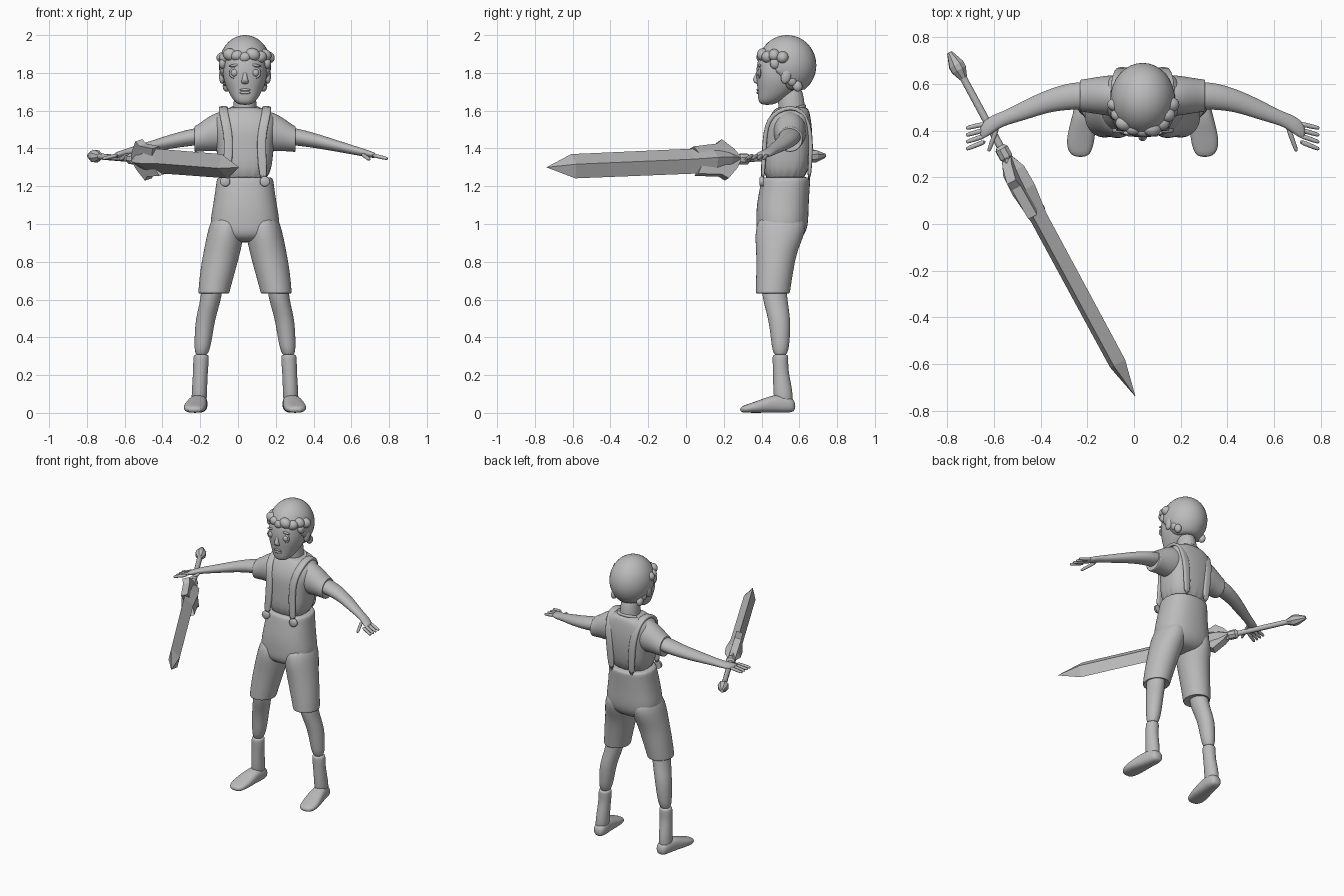
import bpy, bmesh, math, random
from mathutils import Vector, Matrix

cube = bpy.data.objects.get("Cube")
if cube:
    bpy.data.objects.remove(cube, do_unlink=True)

random.seed(4)
CENTRE = Vector((.037, 0, 0))           # body centre line
X, Y, Z = Matrix.Identity(3)
SIDES = {"left": 1, "right": -1}

grey = (.5, .5, .5, 1)
clay = bpy.data.materials.new("clay_grey")
clay.use_nodes = True
clay.diffuse_color = grey
clay.node_tree.nodes["Principled BSDF"].inputs["Base Color"].default_value = grey


def finish(name, bm, smooth=True, levels=0):
    """Turn a bmesh into a named object, smooth or flat shaded."""
    bmesh.ops.recalc_face_normals(bm, faces=bm.faces[:])
    mesh = bpy.data.meshes.new(name)
    bm.to_mesh(mesh)
    bm.free()
    mesh.materials.append(clay)
    obj = bpy.data.objects.new(name, mesh)
    bpy.context.collection.objects.link(obj)
    if smooth:
        mesh.shade_smooth()
        mesh.set_sharp_from_angle(angle=math.radians(60))
    if levels:
        modifier = obj.modifiers.new("smooth", 'SUBSURF')
        modifier.levels = modifier.render_levels = levels


def skin(name, rings, axis=None, ref=X, sides=16, power=1, levels=2, smooth=True):
    """Skin (centre, half width along ref, half depth) rings; power squares the section."""
    bm = bmesh.new()
    centres = [ring[0] for ring in rings]
    loops = []
    for i, (centre, width, depth) in enumerate(rings):
        along = axis or centres[min(i + 1, len(rings) - 1)] - centres[max(i - 1, 0)]
        along = along.normalized()
        across = (ref - along * ref.dot(along)).normalized()
        up = along.cross(across)
        loop = []
        for k in range(sides):
            angle = math.tau * k / sides
            c, s = (math.copysign(abs(q) ** power, q) for q in (math.cos(angle), math.sin(angle)))
            loop.append(bm.verts.new(centre + across * (width * c) + up * (depth * s)))
        loops.append(loop)
    for low, high in zip(loops, loops[1:]):
        for k in range(sides):
            bm.faces.new((low[k - 1], low[k], high[k], high[k - 1]))
    bm.faces.new(loops[0])
    bm.faces.new(loops[-1])
    finish(name, bm, smooth, levels)


def place(x, y, z, sign=1):
    return CENTRE + Vector((sign * x, y, z))


def column(name, rows, power=1):
    """Upright centred body part from (height, y, half width, half depth)."""
    skin(name, [(place(0, y, z), w, d) for z, y, w, d in rows], Z, X, 20, power)


def limb(name, sign, rows, axis, ref=X, **options):
    """Side part from (x, y, z, half width, half depth)."""
    skin(name, [(place(x, y, z, sign), w, d) for x, y, z, w, d in rows], axis, ref, **options)


def ball(name, centre, radii, turn=0, axis='X'):
    bm = bmesh.new()
    bmesh.ops.create_uvsphere(bm, u_segments=16, v_segments=10, radius=1)
    bm.transform(Matrix.Translation(centre) @ Matrix.Rotation(turn, 4, axis) @ Matrix.Diagonal((*radii, 1)))
    finish(name, bm)


def hoop(name, centre, radius, thickness, tilt):
    bpy.ops.mesh.primitive_torus_add(location=centre, rotation=(tilt, 0, 0), major_radius=radius,
                                     minor_radius=thickness, major_segments=24, minor_segments=8)
    obj = bpy.context.object
    obj.name = name
    obj.data.materials.append(clay)
    obj.data.shade_smooth()


# Torso, neck and high-waisted shorts
column("shirt", [(1.2, .52, .14, .12), (1.4, .54, .15, .13), (1.5, .54, .17, .13),
                 (1.57, .55, .17, .11), (1.61, .56, .11, .09), (1.62, .56, .07, .07)], .75)
column("neck", [(1.5, .57, .08, .08), (1.6, .56, .06, .07), (1.75, .55, .06, .07)])
hoop("collar", place(0, .55, 1.6), .08, .01, .3)
column("shorts_waist", [(1.25, .53, .15, .13), (1.24, .53, .15, .13), (1.1, .51, .17, .14),
                        (1, .51, .19, .14), (.94, .5, .17, .13), (.9, .5, .1, .08)], .85)

# Head and face
column("head", [(1.63, .43, .03, .03), (1.65, .44, .06, .06), (1.7, .48, .09, .1), (1.77, .5, .12, .13),
                (1.85, .52, .12, .15), (1.95, .53, .1, .12)], .88)
limb("nose", 1, [(0, .39, 1.82, .01, .01), (0, .37, 1.78, .01, .01), (0, .37, 1.76, .02, .02),
                 (0, .38, 1.74, .02, .01)], Z)
for name, height in ("upper_lip", 1.71), ("lower_lip", 1.695):
    ball(name, place(0, .386, height), (.03, .013, .008))
for side, sign in SIDES.items():
    eye = place(.055, .39, 1.8, sign)
    ball(side + "_eye", eye + Y * .006, [.022] * 3)
    hoop(side + "_eyelids", eye, .024, .006, math.pi / 2)
    ball(side + "_eyebrow", eye + Z * .04, (.03, .01, .007), sign * .15, 'Y')
    ball(side + "_ear", place(.122, .53, 1.785, sign), (.016, .027, .043), -.25)

# Hair cap, lifted clear of the face, with locks along its lower edge
hair, size = place(0, .535, 1.84), Vector((.138, .155, .16))
bm = bmesh.new()
bmesh.ops.create_uvsphere(bm, u_segments=32, v_segments=24, radius=1)
bm.transform(Matrix.Translation(hair) @ Matrix.Diagonal((*size, 1)))
for v in bm.verts:
    backness = min(1, max(0, (v.co.y - .45) / .09))
    v.co.z = max(v.co.z, 1.875 - .165 * backness)
finish("hair_cap", bm)
for i in range(-4, 5):
    a = math.radians(20 * i)
    r = random.uniform(.026, .034)
    spot = hair + Vector((size.x * math.sin(a), -size.y * math.cos(a), 0)) * .87
    ball("fringe_lock", spot + Z * random.uniform(.04, .06), (r * 1.2, r, r), random.uniform(-.6, .6), 'Y')
for side, sign in SIDES.items():
    for i in range(5):
        ball(side + "_side_lock", place(.118 - .005 * i, .47 + .03 * i, 1.85 - .03 * i, sign),
             (.02, .026, .03), .3)

for side, sign in SIDES.items():
    # Sleeve with an open hem, and the arm down to the palm
    limb(side + "_sleeve", sign, [(.06, .55, 1.5, .09, .1), (.14, .55, 1.49, .09, .11), (.2, .55, 1.475, .08, .09),
                                  (.26, .55, 1.45, .07, .07), (.27, .55, 1.45, .07, .07),
                                  (.265, .55, 1.45, .05, .05)], X, Y)
    limb(side + "_arm", sign, [(.2, .55, 1.47, .06, .05), (.3, .55, 1.457, .06, .045), (.4, .53, 1.435, .05, .038),
                               (.5, .49, 1.41, .045, .03), (.6, .45, 1.385, .03, .023),
                               (.64, .43, 1.375, .04, .02), (.7, .39, 1.36, .04, .015)], X, Y)

    # Fingers and thumb fan out from the palm
    digits = [("finger", place(.67, .43 - .025 * i, 1.366, sign), place(.757, .41 - .03 * i, 1.345, sign))
              for i in range(4)]
    digits.append(("thumb", place(.62, .42, 1.37, sign), place(.66, .31, 1.34, sign)))
    for name, root, tip in digits:
        skin(f"{side}_{name}", [(root.lerp(tip, t), r, r) for t, r in ((0, .012), (.5, .011), (.9, .01), (1, .006))],
             None, Z, 8, levels=1)

    # Shorts leg with a turned-in hem, over the bare leg
    limb(side + "_shorts_leg", sign, [(.09, .51, 1.06, .08, .12), (.1, .5, .96, .1, .14), (.12, .48, .86, .1, .11),
                                      (.145, .47, .75, .095, .1), (.165, .46, .64, .084, .092),
                                      (.165, .46, .63, .084, .092), (.165, .46, .64, .06, .07)], Z)
    limb(side + "_lower_leg", sign, [(.17, .465, .7, .06, .07), (.18, .47, .6, .055, .066), (.21, .495, .5, .053, .06),
                                     (.22, .5, .4, .048, .052), (.232, .5, .29, .038, .04)], Z)

    # Sock and splayed foot
    limb(side + "_sock", sign, [(.232, .5, .31, .036, .038), (.232, .5, .3, .043, .044), (.235, .5, .23, .04, .04),
                                (.24, .51, .15, .04, .05), (.244, .52, .02, .045, .055)], Z)
    limb(side + "_foot", sign, [(.24, .58, .036, .03, .03), (.24, .54, .046, .045, .046), (.25, .47, .05, .05, .05),
                                (.26, .4, .036, .06, .036), (.27, .33, .024, .06, .024),
                                (.266, .285, .017, .035, .015)], Y, power=.8)

    # Suspender over the shoulder, with a waist button
    path = [(.1, .405, 1.22), (.085, .414, 1.4), (.09, .42, 1.48), (.105, .437, 1.55), (.115, .485, 1.6),
            (.115, .555, 1.62), (.11, .615, 1.6), (.1, .65, 1.53), (.085, .665, 1.43), (.075, .65, 1.22)]
    skin(side + "_suspender", [(place(*point, sign), .024, .012) for point in path], None, X, 12, .5, 1)
    button = place(.105, .39, 1.225, sign)
    skin(side + "_button", [(button, .02, .02), (button + Y * .005, .027, .027), (button + Y * .02, .027, .027)],
         Y, levels=0)

# Sword, laid out by fraction along its axis from pommel to tip
pommel, tip = Vector((-.79, .735, 1.362)), Vector((.005, -.737, 1.3))
run = tip - pommel
flat = (Z.cross(run.normalized()) + Z * .3).normalized()
edge = run.normalized().cross(flat)


def sword_part(name, stations, sides=4):
    """Faceted section from (fraction, half thickness, half width)."""
    skin(name, [(pommel + run * t, a, b) for t, a, b in stations], run, flat, sides,
         levels=0, smooth=sides > 8)


def turned(name, sides, *profile):
    sword_part(name, [(t, r, r) for t, r in profile], sides)


sword_part("blade", [(.36, .04, .069), (.905, .038, .067), (1, .001, .001)])
sword_part("guard_core", [(.3, .018, .022), (.345, .052, .055), (.4, .055, .078), (.5, .036, .064)])
turned("grip", 10, (.03, .016), (.33, .017))
turned("pommel", 8, (0, .012), (.012, .02), (.035, .035), (.05, .035), (.075, .018))
turned("grip_collar", 8, (.272, .017), (.28, .03), (.305, .03), (.315, .018))

# Swept guard wings as flat plates in the blade plane
for side, sign in SIDES.items():
    bm = bmesh.new()
    outline = [(.305, 0), (.325, .05), (.365, .108), (.385, .085), (.47, .075), (.44, 0)]
    plate = bm.faces.new([bm.verts.new(pommel + run * t + edge * (sign * h) - flat * .022) for t, h in outline])
    grown = bmesh.ops.extrude_face_region(bm, geom=[plate], use_keep_orig=True)["geom"]
    bmesh.ops.translate(bm, vec=flat * .044, verts=[g for g in grown if isinstance(g, bmesh.types.BMVert)])
    finish(side + "_guard_wing", bm, False)
